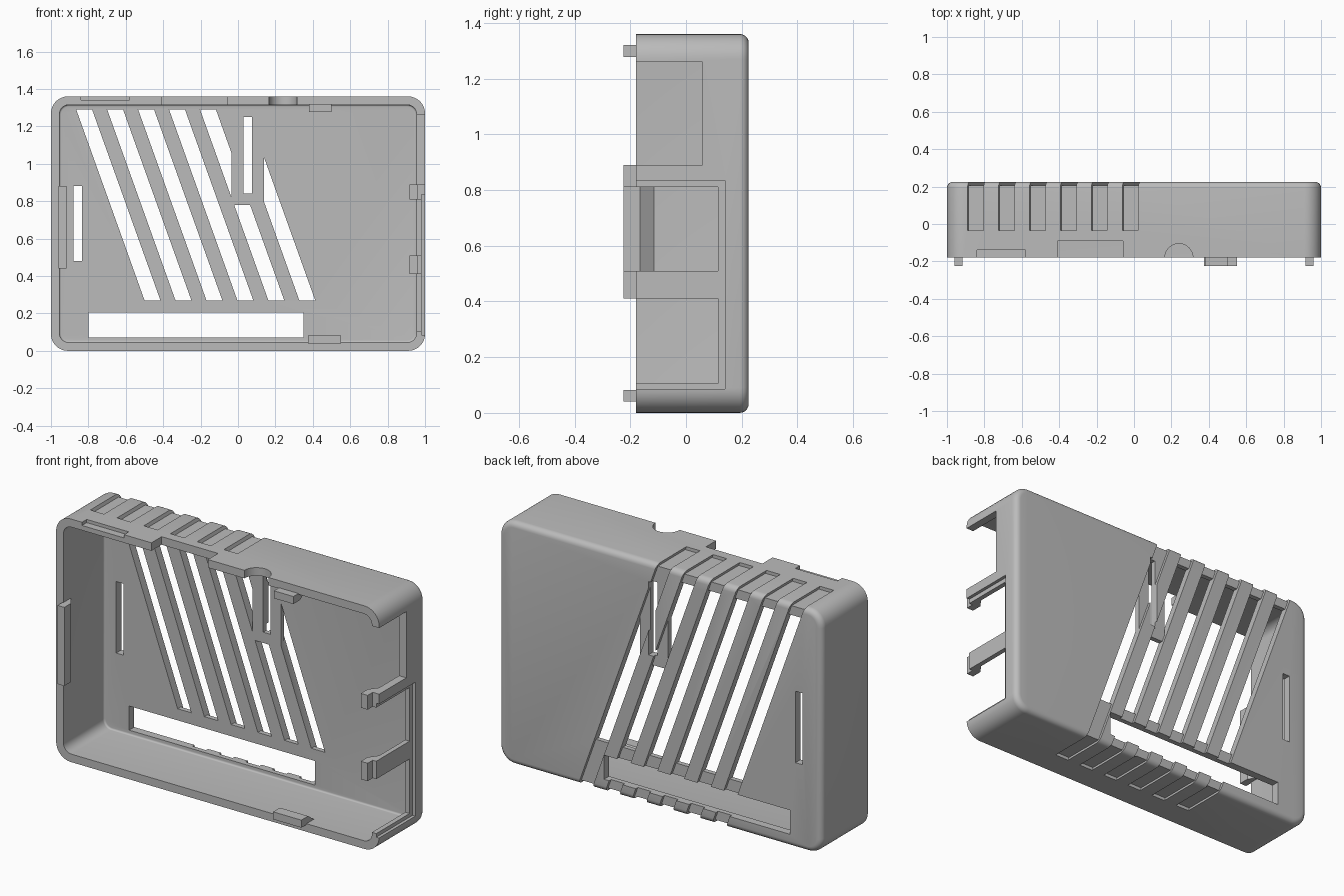
import bpy, bmesh, math
from mathutils import Vector, Matrix

cube = bpy.data.objects.get("Cube")
if cube:
    bpy.data.objects.remove(cube, do_unlink=True)

grey = bpy.data.materials.new("light_grey_plastic")
grey.use_nodes = True
grey.diffuse_color = (0.5, 0.5, 0.5, 1)
grey.node_tree.nodes["Principled BSDF"].inputs["Base Color"].default_value = (0.5, 0.5, 0.5, 1)

FRONT, BACK, HEIGHT, WALL = -0.18, 0.225, 1.36, 0.045
SLOPE = -0.358          # sideways lean of the vents per unit of height
GROOVE = 0.018


def make_object(name, bm):
    bmesh.ops.recalc_face_normals(bm, faces=bm.faces)
    mesh = bpy.data.meshes.new(name)
    bm.to_mesh(mesh)
    bm.free()
    mesh.materials.append(grey)
    obj = bpy.data.objects.new(name, mesh)
    bpy.context.collection.objects.link(obj)
    return obj


def extrude(bm, points, offset):
    """Fill a closed outline and extrude it; returns the far cap."""
    face = bm.faces.new([bm.verts.new(p) for p in points])
    geom = bmesh.ops.extrude_face_region(bm, geom=[face], use_keep_orig=True)["geom"]
    bmesh.ops.translate(bm, vec=offset, verts=[g for g in geom if isinstance(g, bmesh.types.BMVert)])
    return next(g for g in geom if isinstance(g, bmesh.types.BMFace))


def block(bm, x, y, z, lean=0.0, z_ref=0.0):
    """Box, optionally leaning sideways with height."""
    outline = []
    for xi, zi in ((0, 0), (1, 0), (1, 1), (0, 1)):
        outline.append((x[xi] + lean * (z[zi] - z_ref), y[0], z[zi]))
    extrude(bm, outline, (0, y[1] - y[0], 0))


def rounded_tray(name, inset, y0, y1, radius, edge):
    """Rounded rectangle block with a softened back edge."""
    bm = bmesh.new()
    outline, steps = [], 8
    hx, hz = 1 - inset - radius, HEIGHT / 2 - inset - radius
    for quarter, (sx, sz) in enumerate(((1, 1), (-1, 1), (-1, -1), (1, -1))):
        for i in range(steps + 1):
            a = math.pi / 2 * (quarter + i / steps)
            outline.append((sx * hx + radius * math.cos(a), y0,
                            HEIGHT / 2 + sz * hz + radius * math.sin(a)))
    cap = extrude(bm, outline, (0, y1 - y0, 0))
    bmesh.ops.bevel(bm, geom=list(cap.edges), offset=edge, segments=5, profile=0.5, affect='EDGES')
    return make_object(name, bm)


def cut(target, cutter):
    """Subtract a helper from a part, then discard the helper."""
    cutter.hide_render = True
    mod = target.modifiers.new("cut", 'BOOLEAN')
    mod.operation, mod.object, mod.solver = 'DIFFERENCE', cutter, 'EXACT'
    mod.use_self = True
    bpy.context.view_layer.objects.active = target
    bpy.ops.object.modifier_apply(modifier=mod.name)
    bpy.data.objects.remove(cutter, do_unlink=True)


def cut_block(target, x, y, z, lean=0.0, z_ref=0.0):
    bm = bmesh.new()
    block(bm, x, y, z, lean, z_ref)
    cut(target, make_object("cutter", bm))


# Hollow shell, open at the front
shell = rounded_tray("case_shell", 0, FRONT, BACK, 0.09, 0.032)
cut(shell, rounded_tray("cavity", WALL, FRONT - 0.2, BACK - WALL, 0.05, 0.01))

# Leaning grooves wrapping over top, back and bottom
vents = [(-0.865 + 0.1655 * i, -0.78 + 0.1655 * i) for i in range(6)]
for span in vents:
    bm = bmesh.new()
    for y0, z in ((BACK - GROOVE, (-0.1, 1.5)), (-0.035, (HEIGHT - GROOVE, 1.5)), (-0.035, (-0.1, GROOVE))):
        block(bm, span, (y0, 0.3), z, SLOPE, 1.29)
    cut(shell, make_object("groove_cutter", bm))

# Vent slots, interrupted by a solid panel with its own upright slot
for i, span in enumerate(vents):
    bm = bmesh.new()
    block(bm, span, (0.1, 0.35), (0.27, 1.29), SLOPE, 1.29)
    slots = make_object("slot_cutter", bm)
    if i > 3:
        cut_block(slots, (-0.035, 0.14), (0.0, 0.5), (0.78, 1.4))
    if i == 5:
        cut_block(slots, (-0.2, 0.0), (0.0, 0.5), (1.1, 1.4))
    cut(shell, slots)
for x, z in (((0.03, 0.075), (0.84, 1.25)),
             ((-0.88, -0.835), (0.48, 0.88)),
             ((-0.80, 0.35), (0.07, 0.205))):
    cut_block(shell, x, (0.1, 0.35), z)

# Left wall: shallow recess and three port openings
cut_block(shell, (0.982, 1.2), (-0.4, 0.14), (0.085, 0.835))
for depth, z in ((0.06, (0.89, 1.26)), (0.115, (0.51, 0.81)), (0.115, (0.105, 0.41))):
    cut_block(shell, (0.9, 1.2), (-0.4, depth), z)

# Top wall: wide notch, shallow finger recess, round notch
cut_block(shell, (-0.41, -0.06), (-0.4, -0.09), (1.25, 1.5))
cut_block(shell, (-0.84, -0.58), (-0.4, -0.138), (1.342, 1.5))
bm = bmesh.new()
bmesh.ops.create_cone(bm, cap_ends=True, segments=40, radius1=0.075, radius2=0.075, depth=0.3,
                      matrix=Matrix.Translation((0.24, FRONT, 1.36)))
cut(shell, make_object("round_cutter", bm))


def clip(name, root, inward, along, length):
    """Snap hook: flat tongue past the rim with a sloped inner end."""
    root, inward, along = Vector(root), Vector(inward), Vector(along)
    profile = ((-0.005, -0.225), (0.037, -0.225), (0.037, -0.165), (0, -0.115), (-0.005, -0.115))
    bm = bmesh.new()
    extrude(bm, [root + inward * d + Vector((0, y, 0)) for d, y in profile], along * length)
    return make_object(name, bm)


side = 1 - WALL
clips = [
    clip("right_clip", (-side, 0, 0.44), (1, 0, 0), (0, 0, 1), 0.44),
    clip("left_upper_clip", (side, 0, 0.81), (-1, 0, 0), (0, 0, 1), 0.08),
    clip("left_lower_clip", (side, 0, 0.41), (-1, 0, 0), (0, 0, 1), 0.10),
    clip("top_clip", (0.38, 0, HEIGHT - WALL), (0, 0, -1), (1, 0, 0), 0.12),
    clip("bottom_clip", (0.375, 0, WALL), (0, 0, 1), (1, 0, 0), 0.175),
]

# Smooth rounded corners, crisp cut edges
bpy.ops.object.select_all(action='DESELECT')
shell.select_set(True)
bpy.context.view_layer.objects.active = shell
bpy.ops.object.shade_smooth_by_angle(angle=math.radians(30))
